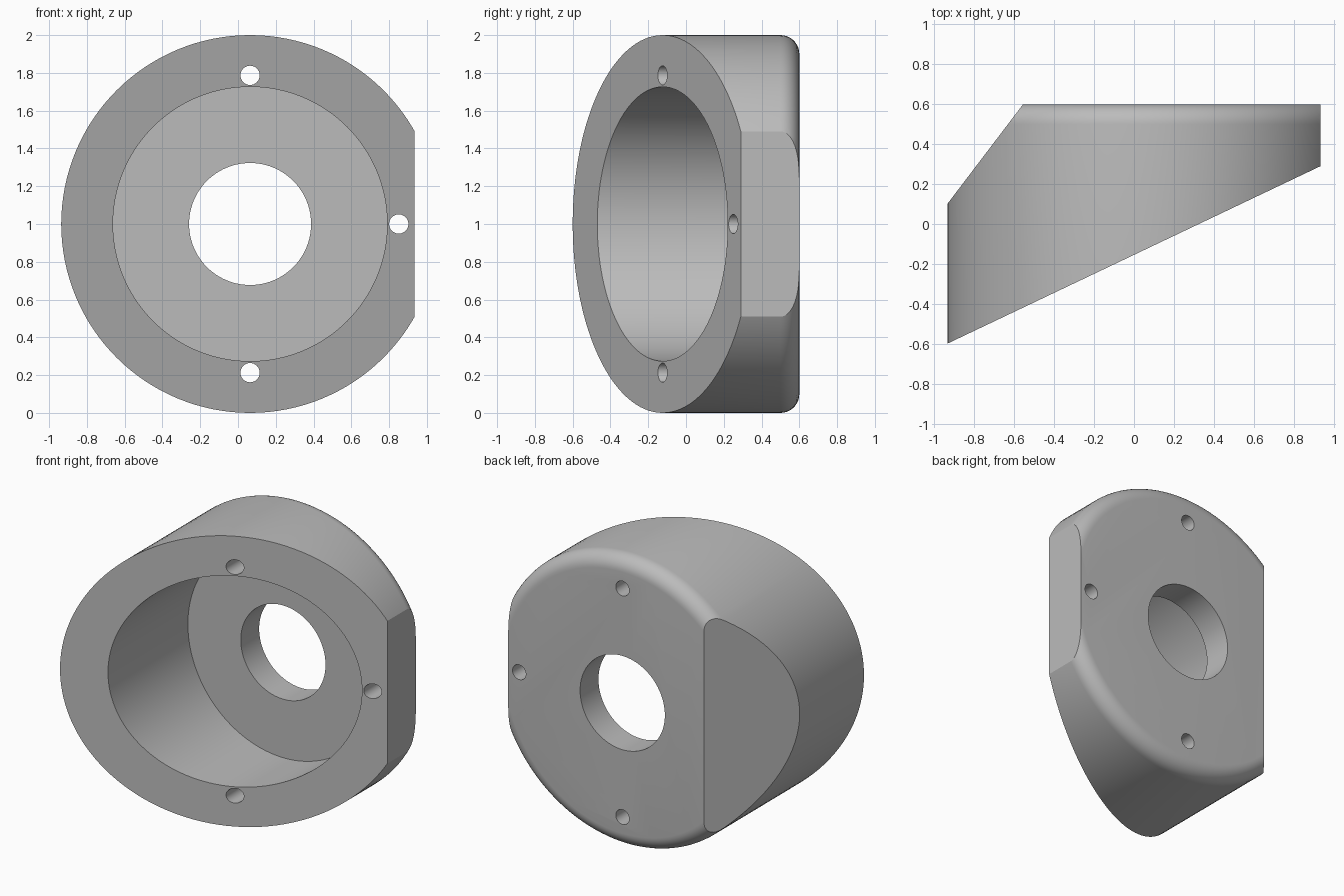
import bpy, bmesh
from math import pi, sin, cos, radians
from mathutils import Vector, Matrix

if "Cube" in bpy.data.objects:
    bpy.data.objects.remove(bpy.data.objects["Cube"])

CX, CZ = 0.064, 1.0           # axis of the round body, running along y
FRONT, BACK, FLOOR = -0.6, 0.6, 0.4
FLAT = 0.935                  # side flat on +x
ROUND = 0.1                   # rounding of the back rim

grey = bpy.data.materials.new("plain grey")
grey.use_nodes = True
colour = (0.5, 0.5, 0.5, 1)
grey.diffuse_color = colour
grey.node_tree.nodes["Principled BSDF"].inputs["Base Color"].default_value = colour


def lathe(name, profile, segments, centre=(CX, CZ)):
    """Closed solid turned about a y axis from (radius, y) points."""
    bm = bmesh.new()
    rings = []
    for r, y in profile:
        rings.append([bm.verts.new((centre[0] + r * cos(2 * pi * i / segments), y,
                                    centre[1] + r * sin(2 * pi * i / segments)))
                      for i in range(segments)])
    for a, b in zip(rings, rings[1:]):
        for i in range(segments):
            j = (i + 1) % segments
            bm.faces.new((a[i], a[j], b[j], b[i]))
    bm.faces.new(rings[0])
    bm.faces.new(rings[-1])
    bmesh.ops.recalc_face_normals(bm, faces=bm.faces)
    mesh = bpy.data.meshes.new(name)
    bm.to_mesh(mesh)
    bm.free()
    obj = bpy.data.objects.new(name, mesh)
    bpy.context.collection.objects.link(obj)
    mesh.materials.append(grey)
    return obj


def slice_off(obj, point, normal):
    """Remove everything on the normal side of a plane and cap the cut."""
    bm = bmesh.new()
    bm.from_mesh(obj.data)
    cut = bmesh.ops.bisect_plane(bm, geom=bm.verts[:] + bm.edges[:] + bm.faces[:],
                                 plane_co=point, plane_no=Vector(normal).normalized(),
                                 clear_outer=True)
    edges = [e for e in cut["geom_cut"] if isinstance(e, bmesh.types.BMEdge)]
    bmesh.ops.contextual_create(bm, geom=edges)
    bmesh.ops.recalc_face_normals(bm, faces=bm.faces)
    bm.to_mesh(obj.data)
    bm.free()


# Round body with a rounded back rim
rim = [(1 - ROUND + ROUND * cos(radians(a)), BACK - ROUND + ROUND * sin(radians(a)))
       for a in range(0, 91, 10)]
body = lathe("housing_body", [(1, FRONT - 0.2)] + rim, 128)

# Side flat, slanted front face and slanted back corner
left = CX - 1
slice_off(body, (FLAT, 0, CZ), (1, 0, 0))
slice_off(body, (left, FRONT, CZ), (0.89, left - FLAT, 0))
slice_off(body, (left, 0.1, CZ), (-0.5, 0.38, 0))

# Wide bore, centre hole and three screw holes
cutters = [lathe("bore_cutter", [(0.726, -1), (0.726, FLOOR)], 128),
           lathe("centre_hole_cutter", [(0.323, -1), (0.323, 1)], 96)]
for dx, dz in ((0, 1), (0, -1), (1, 0)):
    cutters.append(lathe("screw_hole_cutter", [(0.051, -1), (0.051, 1)], 32,
                         (CX + 0.787 * dx, CZ + 0.787 * dz)))

bpy.ops.object.select_all(action="DESELECT")
bpy.context.view_layer.objects.active = body
body.select_set(True)
for cutter in cutters:
    mod = body.modifiers.new("cut", "BOOLEAN")
    mod.operation = "DIFFERENCE"
    mod.solver = "EXACT"
    mod.object = cutter
    bpy.ops.object.modifier_apply(modifier=mod.name)
    bpy.data.objects.remove(cutter)

bpy.ops.object.shade_smooth_by_angle(angle=radians(25))
